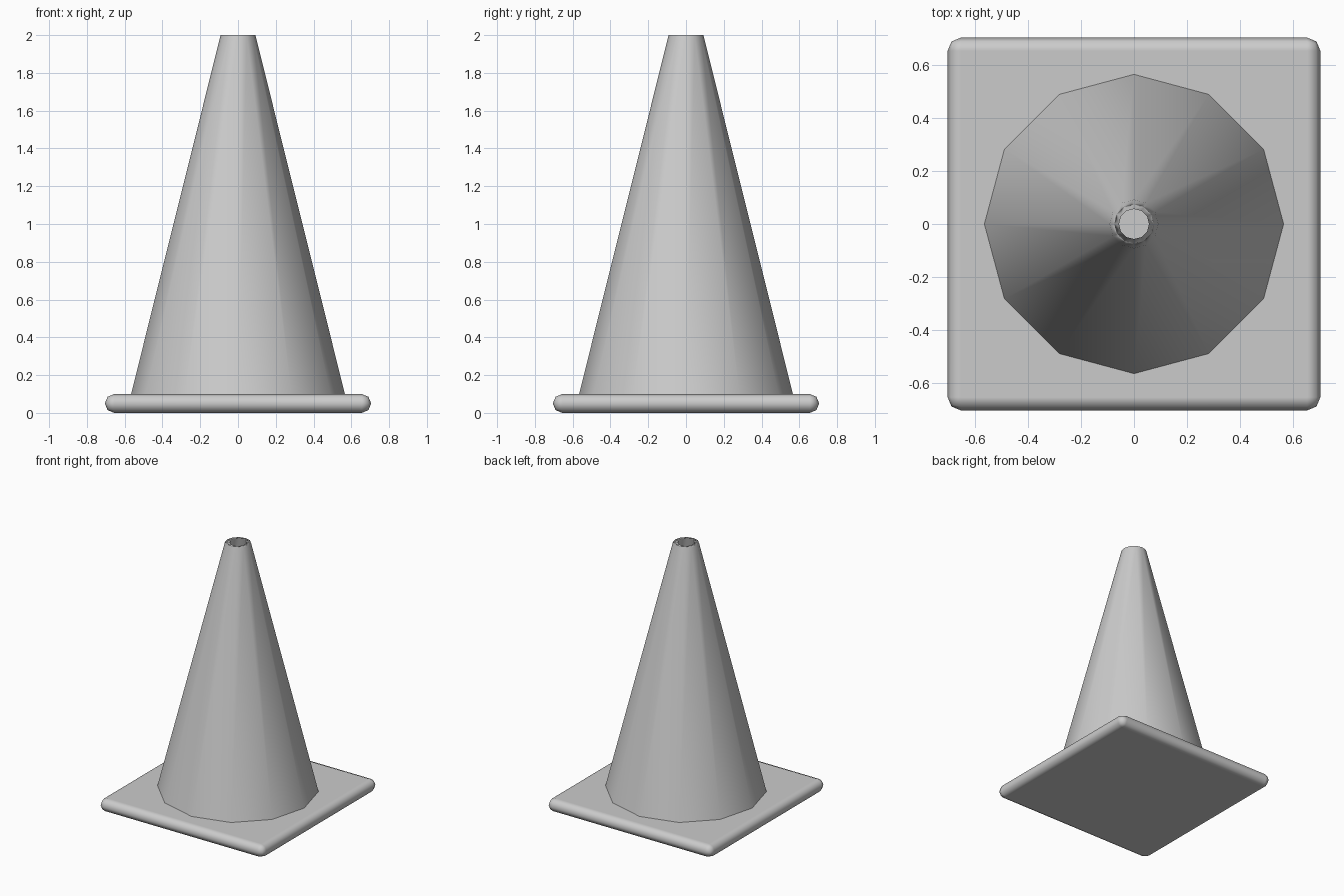
import bpy, bmesh, math

if "Cube" in bpy.data.objects:
    bpy.data.objects.remove(bpy.data.objects["Cube"])


def make_object(name, bm):
    bmesh.ops.recalc_face_normals(bm, faces=bm.faces)
    mesh = bpy.data.meshes.new(name)
    bm.to_mesh(mesh)
    bm.free()
    obj = bpy.data.objects.new(name, mesh)
    bpy.context.collection.objects.link(obj)
    for p in mesh.polygons:
        p.use_smooth = True
    return obj


# Square base slab with rounded edges
bm = bmesh.new()
bmesh.ops.create_cube(bm, size=1)
for v in bm.verts:
    v.co = (v.co.x * 1.41, v.co.y * 1.41, v.co.z * 0.1 + 0.05)
base = make_object("base", bm)
bevel = base.modifiers.new("rounded_edges", 'BEVEL')
bevel.width = 0.05
bevel.segments = 2
bevel.harden_normals = True

# Hollow twelve-sided cone: outer wall, rim, inner wall
SIDES = 12
profile = [(0.566, 0.1), (0.092, 2.0), (0.057, 2.0), (0.531, 0.1)]
bm = bmesh.new()
rings = []
for r, z in profile:
    angles = [2 * math.pi * i / SIDES for i in range(SIDES)]
    rings.append([bm.verts.new((r * math.cos(a), r * math.sin(a), z)) for a in angles])
for k, ring in enumerate(rings):
    upper = rings[(k + 1) % len(rings)]
    for i in range(SIDES):
        j = (i + 1) % SIDES
        bm.faces.new((ring[i], ring[j], upper[j], upper[i]))
cone = make_object("cone", bm)

# Keep the large walls evenly shaded up to the soft rim
weighted = cone.modifiers.new("even_shading", 'WEIGHTED_NORMAL')
weighted.weight = 100
